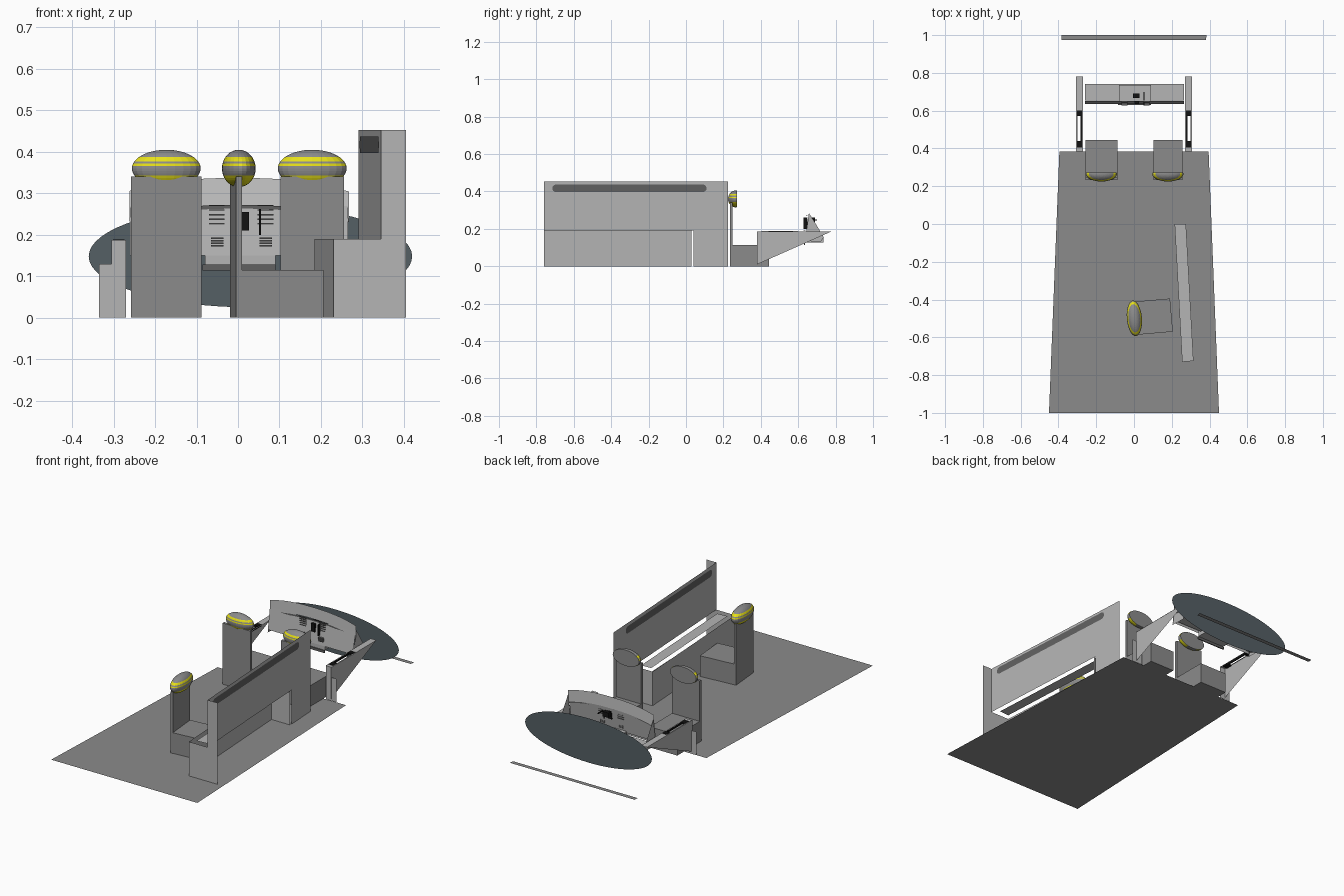
import bpy, bmesh, math
from mathutils import Matrix, Vector

cube = bpy.data.objects.get("Cube")
if cube:
    bpy.data.objects.remove(cube, do_unlink=True)


def material(name, r, g, b):
    m = bpy.data.materials.new(name)
    m.use_nodes = True
    m.diffuse_color = (r, g, b, 1)
    m.node_tree.nodes["Principled BSDF"].inputs["Base Color"].default_value = (r, g, b, 1)
    return m


GREY = material("mid grey", .26, .26, .26)
LIGHT = material("light grey", .46, .46, .46)
PALE = material("pale grey", .58, .58, .58)
DARK = material("dark grey", .12, .12, .12)
BLACK = material("black", .006, .006, .006)
SCREEN = material("slate", .09, .115, .13)
YELLOW = material("yellow", .8, .75, .01)


def finish(name, bm, *mats):
    me = bpy.data.meshes.new(name)
    bm.to_mesh(me)
    bm.free()
    for m in mats:
        me.materials.append(m)
    ob = bpy.data.objects.new(name, me)
    bpy.context.collection.objects.link(ob)
    return ob


def panel(name, pts, mat):
    """One flat sheet through the given corners."""
    bm = bmesh.new()
    bm.faces.new([bm.verts.new(p) for p in pts])
    return finish(name, bm, mat)


def box(name, lo, hi, mat, matrix=Matrix()):
    lo, hi = Vector(lo), Vector(hi)
    bm = bmesh.new()
    bmesh.ops.create_cube(bm, size=1)
    for v in bm.verts:
        v.co = matrix @ ((lo + hi) / 2 + Vector(a * b for a, b in zip(v.co, hi - lo)))
    return finish(name, bm, mat)


# Deck and the separate strip ahead of it
panel("floor", [(-.45, -1, 0), (.45, -1, 0), (.395, .385, 0), (-.395, .385, 0)], GREY)
panel("far_strip", [(-.385, .975, 0), (.38, .975, 0), (.385, 1, 0), (-.385, 1, 0)], GREY)

# Oval view screen, a flat upright disc
bm = bmesh.new()
bmesh.ops.create_circle(bm, cap_ends=True, segments=64, radius=1)
for v in bm.verts:
    v.co = (.03 + .39 * v.co.x, .814, .148 + .123 * v.co.y)
finish("view_screen", bm, SCREEN)


# Side wall console, slightly skewed along the deck
def wall(y, z, off=0.0):
    return (.345 - .0558 * (y + .76) + off, y, z)


panel("wall_panel", [wall(-.76, .19), wall(.04, .19), wall(.04, 0), wall(.225, 0),
                     wall(.225, .453), wall(-.76, .453)], LIGHT)
panel("wall_front_end", [(.23, -.76, 0), (.405, -.76, 0), (.405, -.76, .453),
                         (.345, -.76, .453), (.345, -.76, .19), (.23, -.76, .19)], LIGHT)
panel("console_front", [(.23, -.76, 0), (.23, -.76, .19), (.185, .03, .19), (.185, .03, 0)], LIGHT)
panel("console_back_end", [(.185, .03, 0), (.185, .03, .19), (.3, .03, .19), (.3, .03, 0)], LIGHT)
panel("console_shelf", [(.255, -.73, .19), (.315, -.725, .19), (.275, 0, .19), (.215, 0, .19)], LIGHT)

# Long rounded slot near the top of the wall, on both faces
for side, off in (("outer", .003), ("inner", -.003)):
    pts = []
    for cy, start in ((.09, -90), (-.695, 90)):
        for i in range(9):
            a = math.radians(start + i * 22.5)
            pts.append(wall(cy + .02 * math.cos(a), .417 + .02 * math.sin(a), off))
    panel("wall_slot_" + side, pts, DARK)


# Chairs: seat block, tall thin back and striped oval headrest
def chair(name, loc, angle, half_width, head_width, cut):
    m = Matrix.Translation(loc) @ Matrix.Rotation(math.radians(angle), 4, 'Z')
    w = half_width
    box(name + "_seat", (-w, .005, 0), (w, .205, .115), GREY, m)
    box(name + "_back", (-w, -.006, 0), (w, .008, .34), GREY, m)
    bm = bmesh.new()
    bmesh.ops.create_uvsphere(bm, u_segments=24, v_segments=24, radius=1)
    for v in bm.verts:
        v.co = (v.co.x * head_width, v.co.y * .04 + (.025 if cut else .008), .36 + v.co.z * .045)
    if cut:
        geom = bm.verts[:] + bm.edges[:] + bm.faces[:]
        res = bmesh.ops.bisect_plane(bm, geom=geom, plane_co=(0, .033, 0),
                                     plane_no=(0, 1, 0), clear_outer=True)
        rim = [e for e in res["geom_cut"] if isinstance(e, bmesh.types.BMEdge)]
        bmesh.ops.contextual_create(bm, geom=rim)
    bm.normal_update()
    for f in bm.faces:
        z = f.calc_center_median().z
        flat_back = cut and f.normal.y > .99
        striped = .319 < z < .341 or .364 < z < .370 or .376 < z < .386
        f.material_index = 1 if striped and not flat_back else 0
    bm.transform(m)
    finish(name + "_headrest", bm, GREY, YELLOW)


chair("right_chair", (-.173, .24, 0), 0, .085, .083, True)
chair("left_chair", (.179, .24, 0), 0, .077, .083, True)
chair("command_chair", (-.006, -.5, 0), -85, .088, .095, False)

# Support arms on both sides of the helm
for name, s in (("left", 1), ("right", -1)):
    def sx(pts):
        return [(s * x, y, z) for x, y, z in pts]
    panel(name + "_arm_foot", sx([(.27, .386, 0), (.335, .386, 0), (.335, .386, .13),
                                  (.305, .386, .13), (.305, .386, .187), (.27, .386, .187)]), LIGHT)
    panel(name + "_arm_web", sx([(.305, .38, .01), (.305, .38, .187), (.305, .78, .187)]), LIGHT)
    for part, x0, x1, y0, y1 in (("rear", .27, .306, .385, .405), ("front", .27, .306, .6, .78),
                                 ("inner", .27, .276, .405, .6), ("outer", .3, .306, .405, .6)):
        panel(name + "_arm_top_" + part, sx([(x0, y0, .187), (x1, y0, .187),
                                             (x1, y1, .187), (x0, y1, .187)]), LIGHT)
    for part, y0, y1 in (("rear", .405, .44), ("front", .572, .6)):
        box(name + "_arm_control_" + part, (s * .288 - .014, y0, .18),
            (s * .288 + .014, y1, .189), BLACK)
    box(name + "_arm_rail", (s * .279 - .003, .405, .178), (s * .279 + .003, .6, .188), BLACK)

# Helm: arched dashboard sheet
arch = []
for i in range(17):
    x = -.262 + .53 * i / 16
    arch.append((x, .655, .337 - .032 * (abs(x) / .265) ** 2.5))
low = [(x, y, z - .065) for x, y, z in reversed(arch)]
panel("dashboard", arch + low, PALE)
under = [(x, .65, z) for x, y, z in reversed(low)]
panel("dashboard_shadow_band", under + [(x, y, z - .009) for x, y, z in reversed(under)], DARK)

# Helm lower panel, desk and end cheeks
panel("helm_panel", [(-.26, .634, .15), (.265, .634, .15), (.265, .652, .27), (-.26, .652, .27)], LIGHT)
panel("helm_desk", [(-.26, .655, .15), (.265, .655, .15), (.265, .74, .15), (-.26, .74, .15)], LIGHT)
box("helm_centre", (-.08, .636, .128), (.09, .735, .16), LIGHT)
box("helm_kick_strip", (-.085, .631, .114), (.09, .637, .128), DARK)
for name, x in (("left", .265), ("right", -.26)):
    panel(name + "_helm_cheek", [(x, .632, .135), (x, .64, .16), (x, .657, .285), (x, .695, .225),
                                 (x, .737, .155), (x, .72, .132)], LIGHT)

# Helm instruments
for x in (-.05, .067):
    for i in range(4):
        z = .172 + i * .006
        box("vent_bar", (x - .015, .628, z), (x + .015, .64, z + .003), DARK)
    for i in range(5):
        z = .225 + i * .011
        box("button_row", (x - .02, .642, z), (x + .018, .65, z + .003), DARK)
box("helm_display", (.003, .637, .21), (.026, .65, .255), BLACK)
box("helm_lever", (.051, .628, .2), (.055, .648, .262), BLACK)
box("yoke_block", (-.005, .668, .235), (.03, .69, .262), BLACK)
box("yoke_shaft", (.05, .655, .245), (.056, .7, .25), BLACK)
